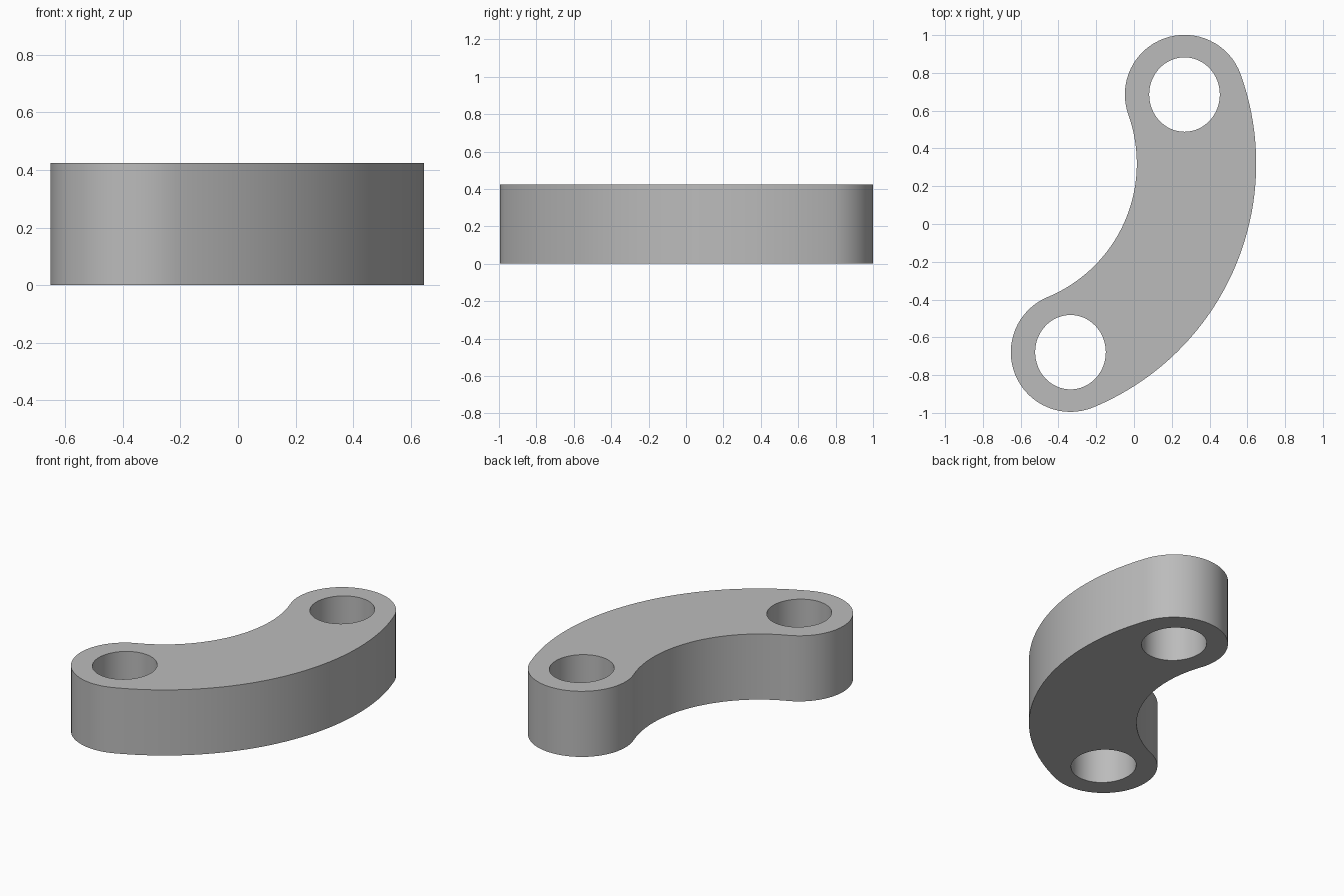
import bpy, bmesh, math
from mathutils import Vector

if "Cube" in bpy.data.objects:
    bpy.data.objects.remove(bpy.data.objects["Cube"])

HEIGHT = 0.425
ARC_CENTRE = Vector((-0.75, 0.32, 0))
MID_R, END_R = 1.081, 0.316            # centre-line radius, half width
A0, A1 = math.radians(-67.5), math.radians(19.75)


def arc(centre, rx, ry, start, end, steps):
    """Points along an arc, leaving out the last one."""
    return [centre + Vector((rx * math.cos(a), ry * math.sin(a), 0))
            for a in (start + (end - start) * i / steps for i in range(steps))]


# Outline: outer arc, upper round end, inner arc, lower round end
low = ARC_CENTRE + MID_R * Vector((math.cos(A0), math.sin(A0), 0))
high = ARC_CENTRE + MID_R * Vector((math.cos(A1), math.sin(A1), 0))
big, small = MID_R + END_R, MID_R - END_R
outline = (arc(ARC_CENTRE, big, big, A0, A1, 40)
           + arc(high, END_R, END_R, A1, A1 + math.pi, 32)
           + arc(ARC_CENTRE, small, small, A1, A0, 40)
           + arc(low, END_R, END_R, A0 + math.pi, A0 + 2 * math.pi, 32))
# Slightly oval pin holes at both ends
holes = [arc(c, 0.187, 0.197, 0, 2 * math.pi, 64) for c in (low, high)]

# Fill the plate between the loops and extrude it upwards
bm = bmesh.new()
edges = []
for loop in [outline] + holes:
    verts = [bm.verts.new(p) for p in loop]
    edges += [bm.edges.new((verts[i - 1], verts[i])) for i in range(len(verts))]
bmesh.ops.triangle_fill(bm, use_beauty=True, use_dissolve=False, edges=edges)
result = bmesh.ops.extrude_face_region(bm, geom=bm.faces[:], use_keep_orig=True)
bmesh.ops.translate(bm, vec=(0, 0, HEIGHT),
                    verts=[g for g in result["geom"] if isinstance(g, bmesh.types.BMVert)])
bmesh.ops.recalc_face_normals(bm, faces=bm.faces[:])

mesh = bpy.data.meshes.new("curved_link")
bm.to_mesh(mesh)
bm.free()
link = bpy.data.objects.new("curved_link", mesh)
bpy.context.collection.objects.link(link)

# Plain grey finish
grey = bpy.data.materials.new("grey")
grey.diffuse_color = (0.5, 0.5, 0.5, 1)
grey.use_nodes = True
grey.node_tree.nodes["Principled BSDF"].inputs["Base Color"].default_value = grey.diffuse_color
mesh.materials.append(grey)

bpy.context.view_layer.objects.active = link
link.select_set(True)
bpy.ops.object.shade_smooth_by_angle(angle=math.radians(30))
